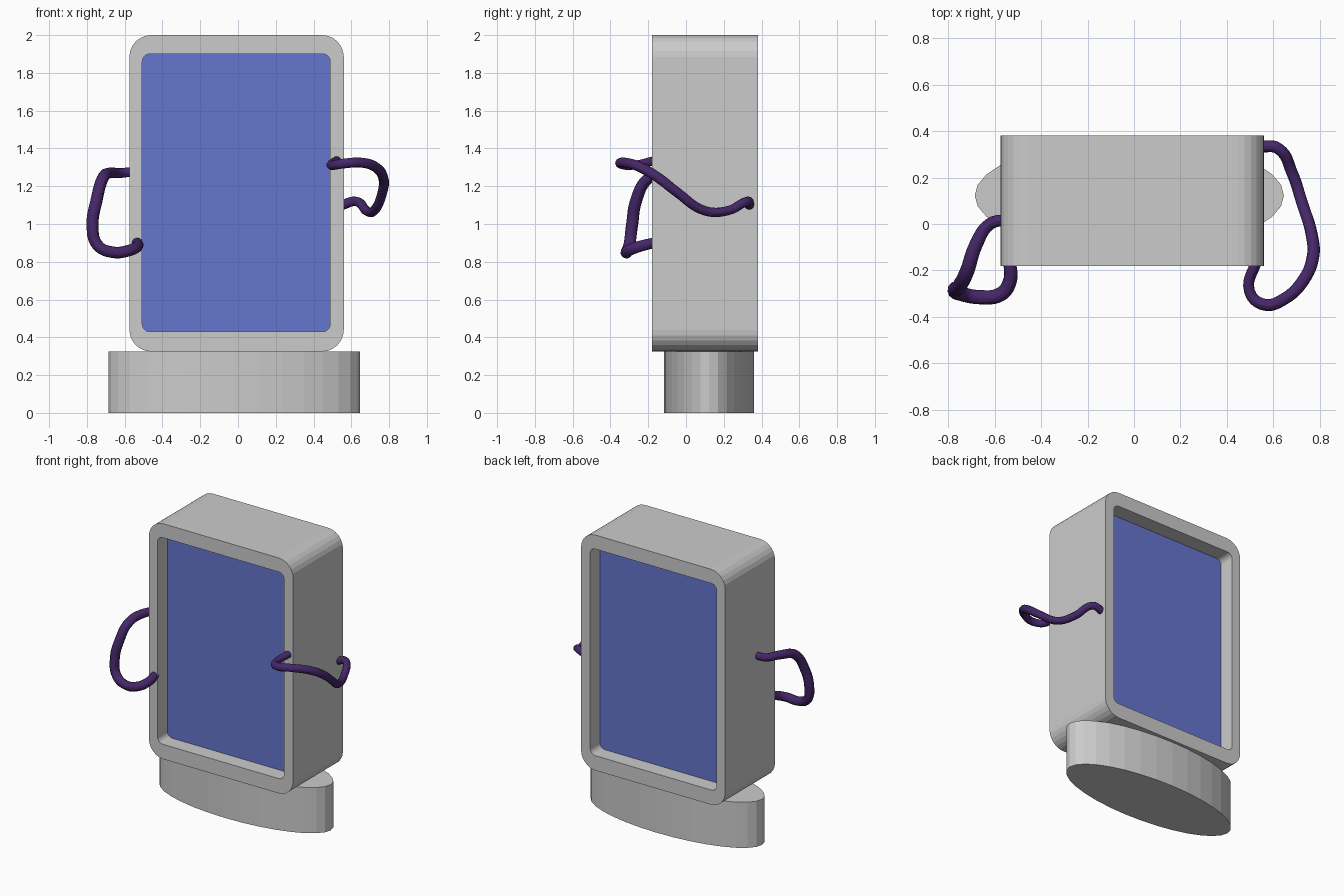
import bpy, bmesh, math

if "Cube" in bpy.data.objects:
    bpy.data.objects.remove(bpy.data.objects["Cube"])


def material(name, color):
    m = bpy.data.materials.new(name)
    m.diffuse_color = color
    m.use_nodes = True
    m.node_tree.nodes["Principled BSDF"].inputs["Base Color"].default_value = m.diffuse_color
    return m


blue = material("screen_blue", (0.13, 0.18, 0.62, 1))
purple = material("handle_purple", (0.06, 0.02, 0.14, 1))


def rounded_rect(x0, x1, z0, z1, r, y, seg=6):
    pts = []
    corners = [(x1 - r, z1 - r), (x0 + r, z1 - r), (x0 + r, z0 + r), (x1 - r, z0 + r)]
    for i, (cx, cz) in enumerate(corners):
        for k in range(seg + 1):
            a = math.pi / 2 * (i + k / seg)
            pts.append((cx + r * math.cos(a), y, cz + r * math.sin(a)))
    return pts


def loft(name, loops, caps=False, mat=None):
    bm = bmesh.new()
    rings = [[bm.verts.new(p) for p in loop] for loop in loops]
    n = len(rings[0])
    for a, b in zip(rings, rings[1:]):
        for i in range(n):
            j = (i + 1) % n
            bm.faces.new((a[i], a[j], b[j], b[i]))
    if caps:
        bm.faces.new(rings[0])
        if len(rings) > 1:
            bm.faces.new(rings[-1][::-1])
    if len(rings) > 1:
        bmesh.ops.recalc_face_normals(bm, faces=bm.faces)
    me = bpy.data.meshes.new(name)
    bm.to_mesh(me)
    bm.free()
    ob = bpy.data.objects.new(name, me)
    bpy.context.collection.objects.link(ob)
    if mat:
        me.materials.append(mat)
    return ob


# Casing: rounded box with a recess in the front and the back
FRONT, BACK, DEPTH = -0.18, 0.38, 0.11
outer = (-0.575, 0.56, 0.325, 2.0, 0.115)
inner = (-0.507, 0.488, 0.43, 1.9, 0.04)
loft("casing", [
    rounded_rect(*inner, FRONT + DEPTH),
    rounded_rect(*inner, FRONT),
    rounded_rect(*outer, FRONT),
    rounded_rect(*outer, BACK),
    rounded_rect(*inner, BACK),
    rounded_rect(*inner, BACK - DEPTH),
])

# Screens at the bottom of each recess
loft("front_screen", [rounded_rect(*inner, FRONT + DEPTH)], True, blue)
loft("back_screen", [rounded_rect(*inner, BACK - DEPTH)[::-1]], True, blue)

# Oval base
bpy.ops.mesh.primitive_cylinder_add(vertices=32, radius=1, depth=1,
                                    location=(-0.02, 0.1225, 0.1625))
base = bpy.context.object
base.name = "base"
base.scale = (0.665, 0.238, 0.325)


# Curved tube handles: points are x, y, z, radius
def tube(name, pts):
    cu = bpy.data.curves.new(name, 'CURVE')
    cu.dimensions = '3D'
    cu.bevel_depth = 1
    cu.bevel_resolution = 4
    cu.resolution_u = 6
    cu.use_fill_caps = True
    sp = cu.splines.new('BEZIER')
    sp.bezier_points.add(len(pts) - 1)
    for bp, p in zip(sp.bezier_points, pts):
        bp.co = p[:3]
        bp.radius = p[3]
        bp.handle_left_type = bp.handle_right_type = 'AUTO'
    cu.materials.append(purple)
    ob = bpy.data.objects.new(name, cu)
    bpy.context.collection.objects.link(ob)
    bpy.ops.object.select_all(action='DESELECT')
    ob.select_set(True)
    bpy.context.view_layer.objects.active = ob
    bpy.ops.object.convert(target='MESH')
    bpy.ops.object.shade_smooth_by_angle()


tube("right_handle", [
    (0.55, 0.335, 1.10, 0.026), (0.62, 0.325, 1.12, 0.025), (0.68, 0.22, 1.07, 0.025),
    (0.72, 0.10, 1.07, 0.025), (0.765, -0.05, 1.17, 0.026), (0.77, -0.14, 1.24, 0.027),
    (0.73, -0.24, 1.30, 0.027), (0.65, -0.32, 1.325, 0.026), (0.56, -0.347, 1.32, 0.026),
    (0.497, -0.29, 1.31, 0.024), (0.53, -0.15, 1.34, 0.024)])

tube("left_handle", [
    (-0.54, 0.02, 1.28, 0.024), (-0.62, 0.00, 1.27, 0.026), (-0.68, -0.09, 1.27, 0.029),
    (-0.717, -0.20, 1.24, 0.031), (-0.75, -0.265, 1.12, 0.032), (-0.77, -0.285, 1.00, 0.032),
    (-0.745, -0.30, 0.89, 0.031), (-0.66, -0.315, 0.85, 0.031), (-0.575, -0.303, 0.86, 0.031),
    (-0.535, -0.25, 0.88, 0.030), (-0.535, -0.15, 0.905, 0.028)])
